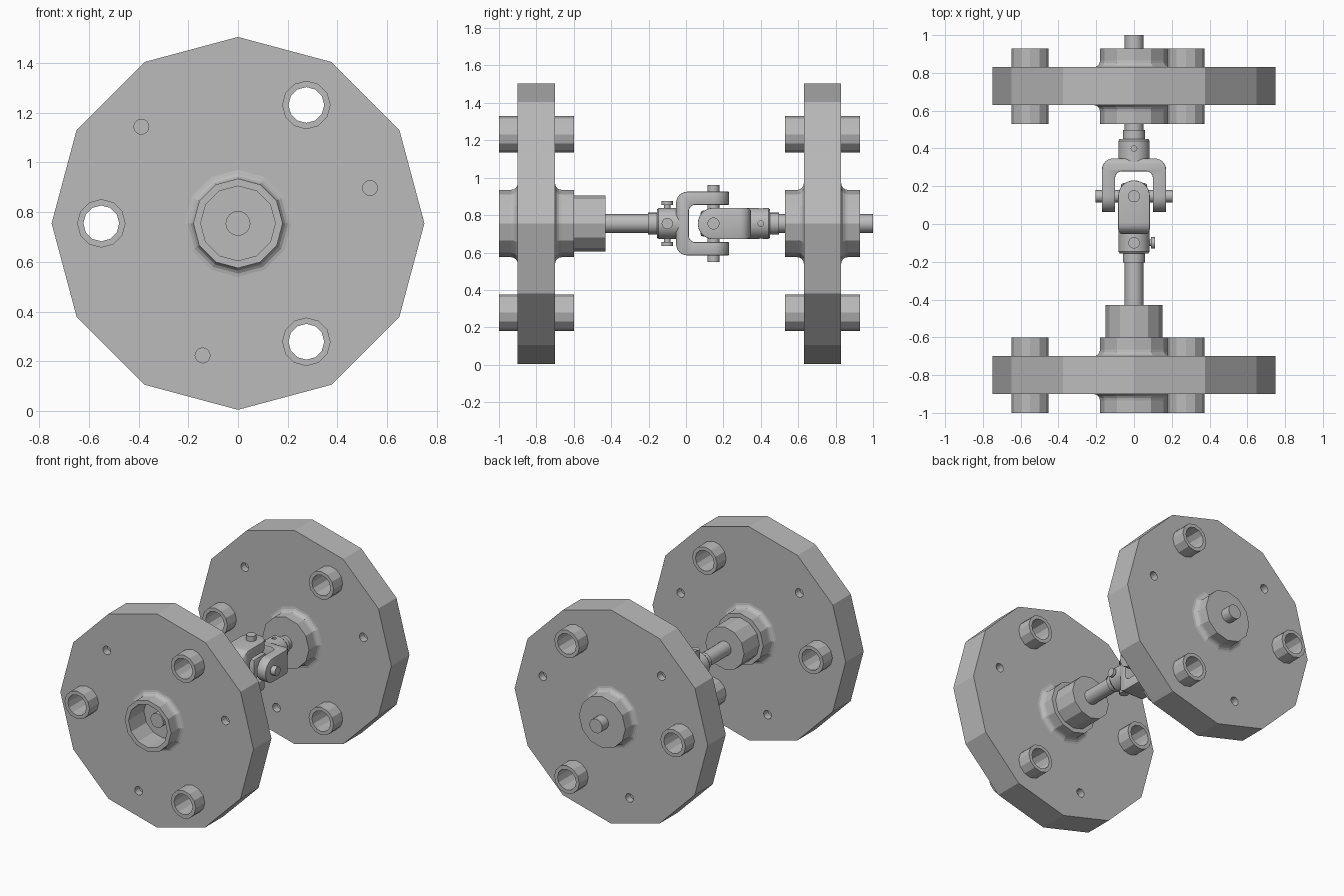
import bpy, bmesh
from math import sin, cos, pi, radians
from mathutils import Matrix, Vector

if "Cube" in bpy.data.objects:
    bpy.data.objects.remove(bpy.data.objects["Cube"])

AXLE = 0.755     # height of the main axis
JOINT = 0.147    # y of the joint centre

steel = bpy.data.materials.new("steel_grey")
steel.use_nodes = True
steel.diffuse_color = (0.5, 0.5, 0.5, 1)
steel.node_tree.nodes["Principled BSDF"].inputs["Base Color"].default_value = (0.5, 0.5, 0.5, 1)


def finish(name, bm, matrix):
    bmesh.ops.remove_doubles(bm, verts=bm.verts, dist=1e-5)
    bmesh.ops.recalc_face_normals(bm, faces=bm.faces)
    bm.transform(matrix)
    mesh = bpy.data.meshes.new(name)
    bm.to_mesh(mesh)
    bm.free()
    mesh.materials.append(steel)
    obj = bpy.data.objects.new(name, mesh)
    bpy.context.collection.objects.link(obj)
    return obj


def activate(obj):
    bpy.ops.object.select_all(action='DESELECT')
    obj.select_set(True)
    bpy.context.view_layer.objects.active = obj


def smooth(obj):
    activate(obj)
    bpy.ops.object.shade_smooth_by_angle(angle=radians(32))


def at(x=0, y=0, z=AXLE, turn=None):
    return Matrix.Translation((x, y, z)) @ (turn or Matrix.Identity(4))


def lathe(name, profile, matrix, sides=12):
    """Spin (radius, y) points around the y axis."""
    bm = bmesh.new()
    verts = [bm.verts.new((0, y, r)) for r, y in profile]
    edges = [bm.edges.new(pair) for pair in zip(verts, verts[1:])]
    bmesh.ops.spin(bm, geom=verts + edges, cent=(0, 0, 0), axis=(0, 1, 0),
                   angle=2 * pi, steps=sides)
    return finish(name, bm, matrix)


def rod(name, r, y0, y1, matrix, sides=12):
    return lathe(name, [(0, y0), (r, y0), (r, y1), (0, y1)], matrix, sides)


def tube(name, outer, inner, half, matrix):
    ring = [(inner, -half), (outer, -half), (outer, half), (inner, half)]
    return lathe(name, ring + ring[:1], matrix)


def arc(cx, cy, r, a0, a1, n=6):
    angles = [radians(a0 + (a1 - a0) * i / n) for i in range(n + 1)]
    return [(cx + r * cos(a), cy + r * sin(a)) for a in angles]


def prism(name, outline, half, matrix):
    """Extrude an xy outline along z by half each way."""
    bm = bmesh.new()
    face = bm.faces.new([bm.verts.new((x, y, -half)) for x, y in outline])
    out = bmesh.ops.extrude_face_region(bm, geom=[face])
    moved = [v for v in out["geom"] if isinstance(v, bmesh.types.BMVert)]
    bmesh.ops.translate(bm, verts=moved, vec=(0, 0, 2 * half))
    return finish(name, bm, matrix)


def combine(obj, tool, operation='DIFFERENCE'):
    tool.hide_render = True
    mod = obj.modifiers.new("cut", 'BOOLEAN')
    mod.operation, mod.object, mod.solver = operation, tool, 'EXACT'
    activate(obj)
    bpy.ops.object.modifier_apply(modifier="cut")
    bpy.data.objects.remove(tool)


def around(angle, radius=0.55):
    a = radians(angle)
    return radius * cos(a), AXLE + radius * sin(a)


TO_Z = Matrix.Rotation(pi / 2, 4, 'X')
TO_X = Matrix.Rotation(-pi / 2, 4, 'Z')

# Wheels: disc with filleted, bored hub
for side, y in (("front", -0.8), ("back", 0.73)):
    fillet = arc(0.215, 0.135, 0.035, 180, 270, 4)
    half = [(0.15, 0.2), (0.18, 0.2)] + fillet + [(0.75, 0.1)]
    section = half + [(r, -h) for r, h in reversed(half)]
    wheel = lathe(side + "_wheel", section + section[:1], at(y=y))
    for i, angle in enumerate((60, 180, 300)):
        x, z = around(angle)
        combine(wheel, rod("bush_cutter", 0.085, -0.3, 0.3, at(x, y, z)))
        tube(f"{side}_bush_{i + 1}", 0.0975, 0.072, 0.2, at(x, y, z))
    # Blind holes on both faces
    for angle in (15, 135, 255):
        x, z = around(angle)
        for face in (-0.1, 0.1):
            combine(wheel, rod("hole_cutter", 0.03, -0.05, 0.05, at(x, y + face, z), 16))

# Bearing inserts and shafts
rod("front_insert", 0.15, -0.83, -0.43, at())
rod("back_insert", 0.15, 0.53, 0.93, at())
smooth(rod("front_shaft", 0.05, -0.9, -0.04, at(), 16))
smooth(rod("back_shaft", 0.05, 0.34, 1.0, at(), 16))


# Forked yokes, built with the arms along x and opening towards -y
def yoke(side, turn):
    place = at(y=JOINT, turn=turn)
    fork_outline = ([(-0.17, -0.1)] + arc(-0.11, 0.14, 0.06, 180, 90)
                    + arc(0.11, 0.14, 0.06, 90, 0) + [(0.17, -0.1), (0.1, -0.1)]
                    + arc(0.065, 0.097, 0.035, 0, 90)
                    + arc(-0.065, 0.097, 0.035, 90, 180) + [(-0.1, -0.1)])
    arm_outline = (arc(0, 0, 0.084, 180, 360, 16)
                   + arc(0.05, 0.171, 0.034, 0, 90) + arc(-0.05, 0.171, 0.034, 90, 180))
    fork = prism(side + "_yoke", fork_outline, 0.12, place)
    combine(fork, prism("arm_shape", arm_outline, 0.3,
                        place @ Matrix.Rotation(pi / 2, 4, 'Y')), 'INTERSECT')
    bevel = fork.modifiers.new("soft_edges", 'BEVEL')
    bevel.width, bevel.segments, bevel.limit_method = 0.008, 2, 'ANGLE'
    bevel.angle_limit = radians(40)
    activate(fork)
    bpy.ops.object.modifier_apply(modifier="soft_edges")
    smooth(fork)
    boss = lathe(side + "_yoke_boss", [(0, 0.18), (0.083, 0.18), (0.083, 0.293),
                 (0.075, 0.303), (0, 0.303)], place, 24)
    if side == "back":
        for turn_hole in (TO_X, TO_Z):
            combine(boss, rod("pin_hole_cutter", 0.015, -0.2, 0.2,
                              at(y=0.4, turn=turn_hole), 12))
    smooth(boss)
    smooth(rod(side + "_collar", 0.058, 0.29, 0.35, place, 24))


yoke("back", None)
yoke("front", Matrix.Rotation(pi, 4, 'Z') @ Matrix.Rotation(pi / 2, 4, 'Y'))

# Joint cross: centre block with two trunnion pins
block = bmesh.new()
bmesh.ops.create_cube(block, size=0.14)
bmesh.ops.bevel(block, geom=block.edges[:], offset=0.015, segments=2, affect='EDGES', profile=0.5)
smooth(finish("joint_block", block, at(y=JOINT)))
for name, turn in (("upright_trunnion", TO_Z), ("cross_trunnion", TO_X)):
    smooth(rod(name, 0.032, -0.205, 0.205, at(y=JOINT, turn=turn), 20))

# Retaining pins through the front yoke boss
head = [(0.017, 0.1), (0.03, 0.1), (0.03, 0.12), (0, 0.12)]
upright = [(r, -h) for r, h in reversed(head)] + head
smooth(lathe("upright_retaining_pin", upright, at(y=-0.1, turn=TO_Z), 16))
smooth(lathe("cross_retaining_pin", [(0, 0), (0.017, 0)] + [(r, h - 0.01) for r, h in head],
             at(y=-0.1, turn=TO_X), 16))
